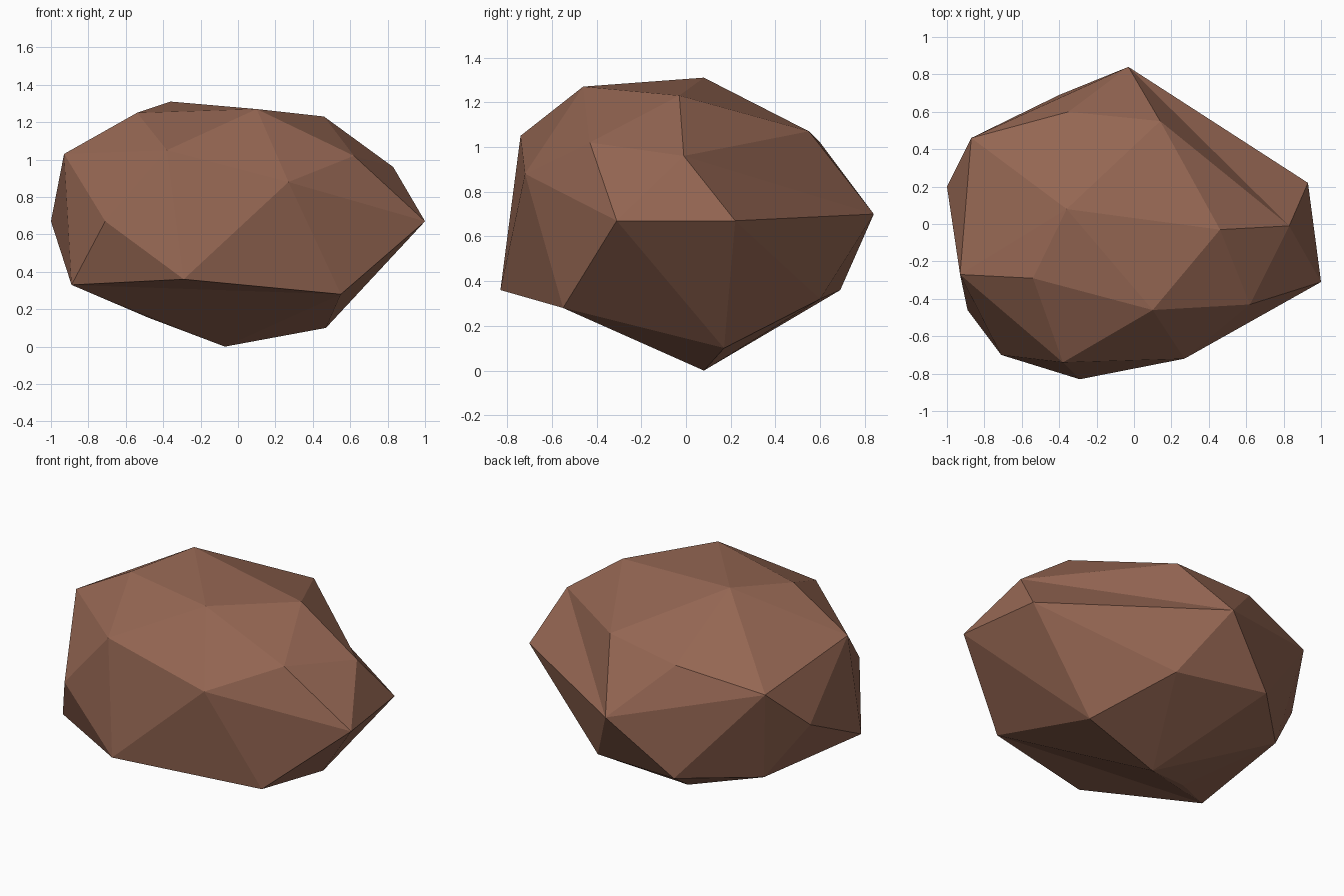
import bpy
import bmesh
from mathutils import Vector

default_cube = bpy.data.objects.get("Cube")
if default_cube:
    bpy.data.objects.remove(default_cube, do_unlink=True)


def make_material(name, colour):
    material = bpy.data.materials.new(name)
    material.use_nodes = True
    material.diffuse_color = colour
    shader = material.node_tree.nodes["Principled BSDF"]
    shader.inputs["Base Color"].default_value = colour
    shader.inputs["Roughness"].default_value = 0.9
    return material


# Corner points of the boulder, tier by tier from the top down
crown = [(-.36, .08, 1.31), (.10, -.46, 1.27), (.46, -.03, 1.23), (-.54, -.29, 1.25)]
shoulder = [(-.38, -.74, 1.05), (.62, -.43, 1.02), (.14, .55, 1.07),
            (-.35, .60, 1.02), (-.93, -.27, 1.03), (.83, -.01, .96),
            (-.87, .46, .92), (.27, -.72, .88)]
waist = [(1, -.31, .67), (.93, .22, .67), (-.03, .84, .70), (-1, .20, .67), (-.71, -.70, .67)]
belly = [(-.89, -.46, .33), (-.29, -.83, .36), (.55, -.55, .28),
         (-.40, .69, .36), (-.77, .33, .33), (.19, .60, .32)]
base = [(.47, .17, .10), (-.07, .08, 0), (-.48, -.14, .155)]


def corner_edge(bm, start, end):
    """Find the edge that joins two corner points."""
    for edge in bm.edges:
        first, second = (vert.co for vert in edge.verts)
        for a, b in ((first, second), (second, first)):
            if (a - Vector(start)).length < .001 and (b - Vector(end)).length < .001:
                return edge
    return None


def build_boulder(name, tiers, hollows, material):
    bm = bmesh.new()
    for tier in tiers:
        for point in tier:
            bm.verts.new(point)
    # Wrap the corners in a faceted skin
    bmesh.ops.convex_hull(bm, input=list(bm.verts))
    bmesh.ops.triangulate(bm, faces=list(bm.faces))
    # Turn a few edges to leave shallow hollows
    for start, end in hollows:
        edge = corner_edge(bm, start, end)
        if edge and len(edge.link_faces) == 2:
            bmesh.utils.edge_rotate(edge, True)
    bmesh.ops.recalc_face_normals(bm, faces=list(bm.faces))
    for face in bm.faces:
        face.smooth = False
    mesh = bpy.data.meshes.new(name)
    bm.to_mesh(mesh)
    bm.free()
    mesh.materials.append(material)
    boulder = bpy.data.objects.new(name, mesh)
    bpy.context.collection.objects.link(boulder)
    return boulder


# Hollow under the back left shoulder, and one under the front belly
hollow_edges = [(shoulder[2], waist[1]), (belly[1], base[1])]
brown = make_material("reddish brown stone", (.30, .134, .086, 1))
build_boulder("boulder", [crown, shoulder, waist, belly, base], hollow_edges, brown)
